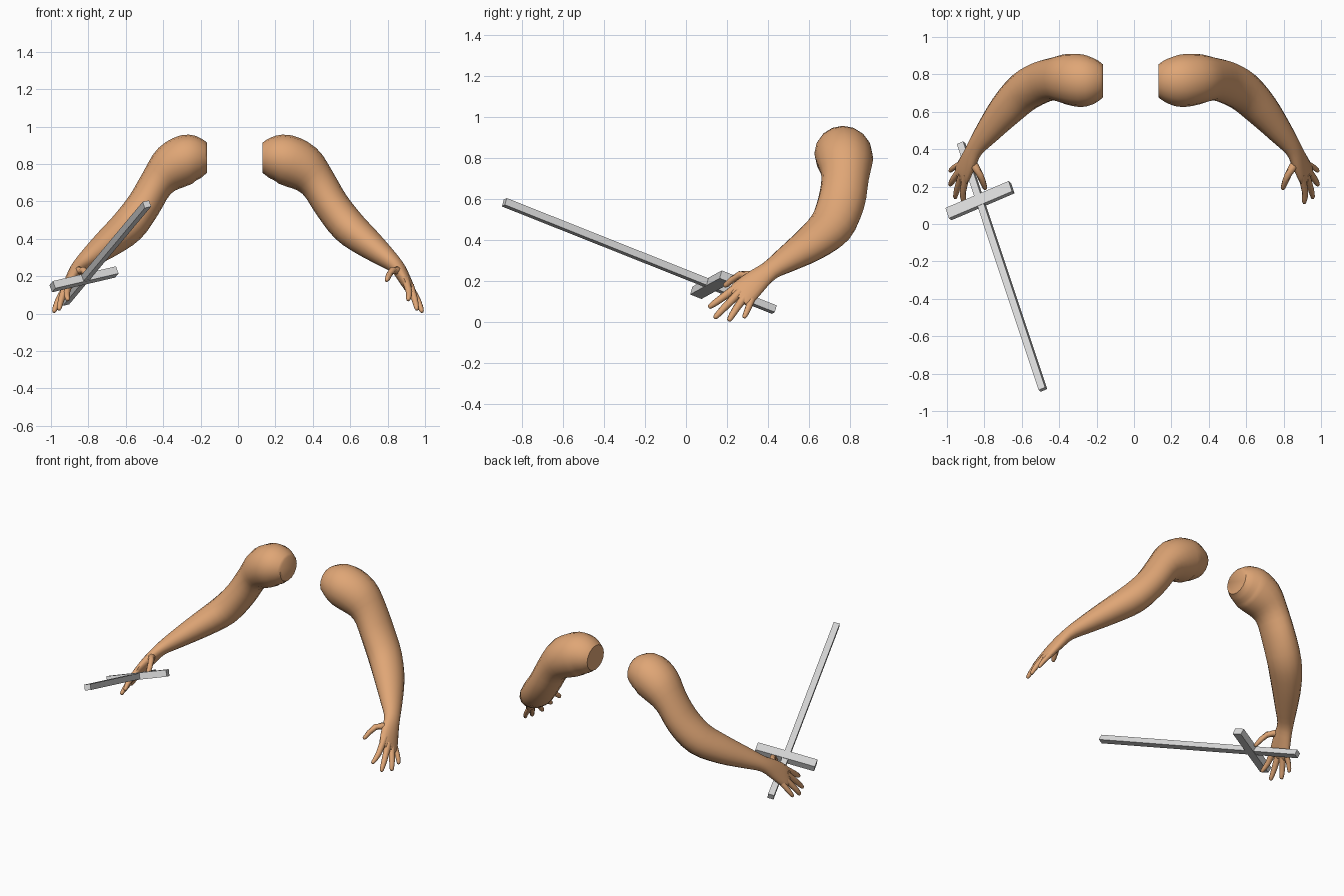
import bpy, bmesh, math
from mathutils import Vector, Matrix

if "Cube" in bpy.data.objects:
    bpy.data.objects.remove(bpy.data.objects["Cube"])


def material(name, rgb):
    m = bpy.data.materials.new(name)
    m.diffuse_color = (*rgb, 1)
    m.use_nodes = True
    m.node_tree.nodes["Principled BSDF"].inputs["Base Color"].default_value = m.diffuse_color
    return m


SKIN = material("skin", (0.74, 0.38, 0.18))
STEEL = material("light grey metal", (0.70, 0.70, 0.70))


def spline(stations, steps):
    """Catmull-Rom through (x, y, z, depth, thickness) stations."""
    p = [Vector(s) for s in stations]
    p = [2 * p[0] - p[1]] + p + [2 * p[-1] - p[-2]]
    out = []
    for i in range(1, len(p) - 2):
        a, b, c, d = p[i - 1:i + 3]
        for k in range(steps):
            t = k / steps
            out.append(0.5 * (2 * b + (c - a) * t + (2 * a - 5 * b + 4 * c - d) * t * t
                              + (3 * b - a - 3 * c + d) * t ** 3))
    return out + [p[-2]]


def tube(bm, stations, sides, steps, place, start_dir=None):
    """Sweep an elliptical section along the stations and cap both ends."""
    pts = spline(stations, steps)
    pos = [Vector(p[:3]) for p in pts]
    rings = []
    for i, p in enumerate(pts):
        d = (pos[min(i + 1, len(pos) - 1)] - pos[max(i - 1, 0)]).normalized()
        if i == 0 and start_dir:
            d = Vector(start_dir)
        a = Vector((0, 1, 0))
        a = (a - d * a.dot(d)).normalized()
        b = d.cross(a)
        ring = []
        for k in range(sides):
            t = 2 * math.pi * k / sides
            v = pos[i] + a * p[3] * math.cos(t) + b * p[4] * math.sin(t)
            ring.append(bm.verts.new(place(v)))
        rings.append(ring)
    for r, s in zip(rings, rings[1:]):
        for k in range(sides):
            n = (k + 1) % sides
            bm.faces.new((r[k], r[n], s[n], s[k]))
    bm.faces.new(rings[0])
    bm.faces.new(rings[-1])


def finish(bm, name, mat):
    bmesh.ops.recalc_face_normals(bm, faces=bm.faces)
    me = bpy.data.meshes.new(name)
    bm.to_mesh(me)
    bm.free()
    me.materials.append(mat)
    ob = bpy.data.objects.new(name, me)
    bpy.context.collection.objects.link(ob)
    return ob


# shoulder, upper arm, elbow, forearm, wrist, palm
ARM = [
    (0.130, 0.765, 0.832, 0.088, 0.080),
    (0.175, 0.765, 0.832, 0.117, 0.110),
    (0.250, 0.765, 0.825, 0.140, 0.133),
    (0.345, 0.775, 0.780, 0.135, 0.128),
    (0.425, 0.775, 0.700, 0.115, 0.100),
    (0.500, 0.755, 0.580, 0.115, 0.095),
    (0.590, 0.705, 0.465, 0.110, 0.095),
    (0.690, 0.605, 0.380, 0.095, 0.080),
    (0.785, 0.490, 0.305, 0.070, 0.058),
    (0.850, 0.405, 0.250, 0.052, 0.040),
    (0.885, 0.335, 0.195, 0.064, 0.034),
    (0.915, 0.275, 0.140, 0.072, 0.027),
    (0.930, 0.250, 0.118, 0.058, 0.016),
]

# base, middle joint and tip of each digit
DIGITS = {
    "index": [(0.895, 0.265, 0.185), (0.915, 0.170, 0.115), (0.910, 0.110, 0.072)],
    "middle": [(0.920, 0.265, 0.150), (0.945, 0.190, 0.075), (0.957, 0.138, 0.020)],
    "ring": [(0.925, 0.290, 0.130), (0.965, 0.240, 0.060), (0.985, 0.208, 0.007)],
    "little": [(0.920, 0.325, 0.125), (0.965, 0.300, 0.062), (0.985, 0.282, 0.022)],
    "thumb": [(0.875, 0.345, 0.222), (0.825, 0.265, 0.232), (0.793, 0.185, 0.175)],
}


def right_place(v):
    return v


def left_place(v):
    # mirrored, with the shoulder set slightly further out
    k = max(0.0, min(1.0, (0.5 - v.x) / 0.37))
    return Vector((-(v.x + 0.035 * k), v.y, v.z))


for side, place in (("right", right_place), ("left", left_place)):
    bm = bmesh.new()
    tube(bm, ARM, 16, 3, place, start_dir=(1, 0, 0))
    for name, (b, m, t) in DIGITS.items():
        w = 1.1 if name == "thumb" else 0.85 if name == "little" else 1.0
        near = Vector(m).lerp(Vector(t), 0.85)
        tube(bm, [(*b, 0.022 * w, 0.021 * w), (*m, 0.018 * w, 0.017 * w),
                  (*near, 0.013 * w, 0.012 * w), (*t, 0.006, 0.005)], 8, 2, place)
    arm = finish(bm, side + "_arm", SKIN)
    bpy.context.view_layer.objects.active = arm
    arm.select_set(True)
    bpy.ops.object.shade_smooth_by_angle(angle=math.radians(50))
    arm.select_set(False)

# sword frame: blade direction, guard direction, flat normal
pommel = Vector((-0.925, 0.430, 0.062))
tip = Vector((-0.487, -0.885, 0.585))
d = (tip - pommel).normalized()
g = Vector((0.33, 0.13, 0.08))
g = (g - d * g.dot(d)).normalized()
n = d.cross(g)


def bar(name, centre, along_guard, along_blade, thick):
    bm = bmesh.new()
    bmesh.ops.create_cube(bm, size=1)
    rot = Matrix((g, d, n)).transposed().to_4x4()
    bmesh.ops.transform(bm, verts=bm.verts, matrix=Matrix.Translation(centre) @ rot
                        @ Matrix.Diagonal((along_guard, along_blade, thick, 1)))
    return finish(bm, name, STEEL)


bar("sword_blade_and_grip", (pommel + tip) / 2, 0.038, (tip - pommel).length, 0.036)
bar("sword_crossguard", pommel.lerp(tip, 0.232), 0.375, 0.062, 0.042)
